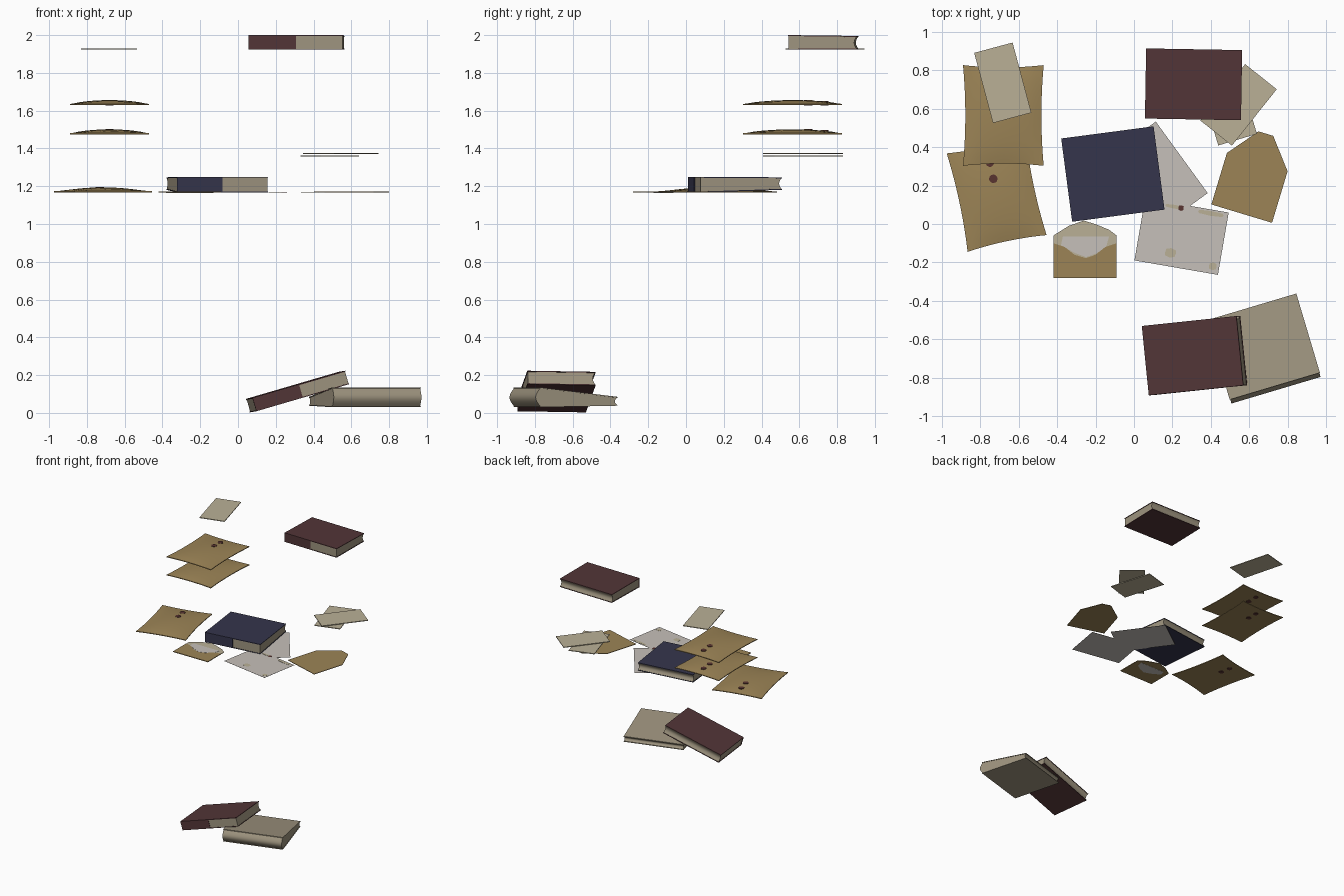
import bpy, bmesh, math
from mathutils import Matrix, Euler

if "Cube" in bpy.data.objects:
    bpy.data.objects.remove(bpy.data.objects["Cube"])


def lin(c):
    c /= 255
    return c / 12.92 if c < 0.04045 else ((c + 0.055) / 1.055) ** 2.4


def material(name, rgb):
    m = bpy.data.materials.new(name)
    m.diffuse_color = (*[lin(c) for c in rgb], 1)
    m.use_nodes = True
    m.node_tree.nodes["Principled BSDF"].inputs["Base Color"].default_value = m.diffuse_color
    return m


MAROON = material("maroon cover", (82, 53, 55))
BLUE = material("navy cover", (53, 53, 76))
PAGES = material("aged pages", (158, 148, 127))
TAN = material("tan envelope", (156, 132, 86))
CREAM = material("cream card", (186, 176, 150))
WHITE = material("pale paper", (198, 192, 186))
SEAL = material("dark button", (88, 52, 48))


def finish(name, bm, mat, matrix=None, smooth=False):
    bmesh.ops.recalc_face_normals(bm, faces=bm.faces[:])
    me = bpy.data.meshes.new(name)
    bm.to_mesh(me)
    bm.free()
    me.materials.append(mat)
    ob = bpy.data.objects.new(name, me)
    bpy.context.collection.objects.link(ob)
    if matrix:
        ob.matrix_world = matrix
    if smooth:
        bpy.context.view_layer.objects.active = ob
        ob.select_set(True)
        bpy.ops.object.shade_smooth_by_angle(angle=math.radians(35))
        ob.select_set(False)
    return ob


def loft(a, b):
    """Solid between two matching outlines."""
    bm = bmesh.new()
    va, vb = [bm.verts.new(p) for p in a], [bm.verts.new(p) for p in b]
    n = len(a)
    for i in range(n):
        j = (i + 1) % n
        bm.faces.new((va[i], va[j], vb[j], vb[i]))
    bm.faces.new(va)
    bm.faces.new(vb)
    return bm


def sheet(name, pts, z, t, mat, matrix=None):
    """Flat outline in x/y from z up to z + t."""
    return finish(name, loft([(x, y, z) for x, y in pts],
                             [(x, y, z + t) for x, y in pts]), mat, matrix)


def place(x, y, z, yaw, tilt=0, pitch=0):
    r = math.radians
    return (Matrix.Translation((x, y, z)) @ Matrix.Rotation(r(yaw), 4, 'Z')
            @ Matrix.Rotation(r(-tilt), 4, 'Y') @ Matrix.Rotation(r(pitch), 4, 'X'))


def card(name, x, y, z, w, h, yaw, mat, t=0.006):
    w, h = w / 2, h / 2
    sheet(name, [(-w, -h), (w, -h), (w, h), (-w, h)], 0, t, mat, place(x, y, z, yaw))


def book(name, matrix, length, depth, front, back, cover, bulge=0.0, half_spine=True):
    """Spine faces -y, fore-edge faces +y; front/back are (bottom, top) heights."""
    L, D, t, e = length / 2, depth / 2, 0.005, 0.003

    def extrude(part, prof, x0, x1, mat):
        finish(name + part, loft([(x0, y, z) for y, z in prof], [(x1, y, z) for y, z in prof]),
               mat, matrix, True)

    def edge(y, lo, hi, push, n=8):
        return [(y + push * math.sin(math.pi * i / n), lo + (hi - lo) * i / n)
                for i in range(n + 1)]

    # page block with round spine and hollow fore-edge
    block = (edge(-D + bulge + e, front[0] + t, front[1] - t, -bulge)
             + edge(D - e, back[0] + t, back[1] - t, -0.012)[::-1])
    extrude("_pages", block, -L + e, L - e, PAGES)
    # cover boards
    y0 = -D + bulge
    for part, k, s in (("_bottom_cover", 0, 1), ("_top_cover", 1, -1)):
        extrude(part, [(y0, front[k]), (D, back[k]), (D, back[k] + s * t),
                       (y0, front[k] + s * t)], -L, L, cover)
    # cloth over the left half of the spine
    if half_spine:
        extrude("_spine_cloth", [(-D, front[0]), (-D, front[1]), (-D + 0.01, front[1] - e),
                                 (-D + 0.01, front[0] + e)], -L, 0, cover)


def padded_envelope(name, x, y, z, yaw):
    """Flat-bottomed envelope with domed top, drawn-in sides and two buttons."""
    W, H, n, t, dome = 0.21, 0.262, 12, 0.006, 0.02

    def top(u, v):
        return t + dome * (1 - u * u) ** 0.8 * (1 - v * v) ** 0.8

    m = place(x, y, z, yaw)
    bm = bmesh.new()
    bmesh.ops.create_grid(bm, x_segments=n, y_segments=n, size=1)
    ext = bmesh.ops.extrude_face_region(bm, geom=bm.faces[:], use_keep_orig=True)
    upper = {v for v in ext["geom"] if isinstance(v, bmesh.types.BMVert)}
    for p in bm.verts:
        u, v = max(-1, min(1, p.co.x)), max(-1, min(1, p.co.y))
        p.co = (u * (W - 0.012 * (1 - v * v)), v * (H - 0.012 * (1 - u * u)),
                top(u, v) if p in upper else 0)
    finish(name, bm, TAN, m, True)
    for i, v in enumerate((0.082, 0.168)):
        r = 0.022
        ring = [(r * math.cos(a * math.pi / 8), v + r * math.sin(a * math.pi / 8))
                for a in range(16)]
        sheet(f"{name}_button_{i + 1}", ring, -0.002, top(0, v / H) + 0.005, SEAL, m)


# books
book("top_book", place(0.31, 0.727, 1.9225, -1), 0.5, 0.365, (0, 0.0775), (0.002, 0.073), MAROON)
book("middle_book", place(-0.11, 0.26, 1.167, 7.5), 0.485, 0.437, (0, 0.083), (0.014, 0.08), BLUE)
book("leaning_book", place(0.315, -0.685, 0.113, 6, 16.2, -1), 0.515, 0.363,
     (-0.037, 0.037), (-0.037, 0.037), MAROON)
book("lower_book", place(0.675, -0.65, 0.03, 16.6), 0.49, 0.455, (0, 0.105), (0.008, 0.055),
     PAGES, 0.025, False)

# large padded envelopes
padded_envelope("upper_envelope", -0.68, 0.565, 1.63, 0)
padded_envelope("second_envelope", -0.68, 0.565, 1.475, 0)
padded_envelope("lower_envelope", -0.715, 0.155, 1.168, 12)

# cream cards
card("top_card", -0.683, 0.735, 1.923, 0.207, 0.378, 15, CREAM)
card("crossed_card_upper", 0.544, 0.62, 1.37, 0.21, 0.375, -38.5, CREAM)
card("crossed_card_lower", 0.485, 0.62, 1.357, 0.21, 0.378, 16.7, CREAM)

# pale sheets beside the middle book
card("sheet_under_book", 0.115, 0.25, 1.164, 0.46, 0.33, -54, WHITE, 0.001)
card("front_sheet", 0.2475, -0.065, 1.167, 0.441, 0.329, -9.8, WHITE, 0.001)

# worn stains on the front sheet
for i, (x, y, w, h, mat) in enumerate([
        (0.19, -0.15, 0.07, 0.05, CREAM), (0.41, -0.22, 0.05, 0.04, CREAM),
        (0.40, 0.055, 0.17, 0.025, CREAM), (0.21, 0.09, 0.12, 0.02, CREAM),
        (0.245, 0.083, 0.035, 0.03, SEAL)]):
    ring = [(w / 2 * math.cos(a * math.pi / 4) * (0.8 + 0.2 * (a % 2)),
             h / 2 * math.sin(a * math.pi / 4)) for a in range(8)]
    sheet(f"stain_{i + 1}", ring, 0, 0.0012 + 0.0003 * i, mat, place(x, y, 1.1672, -9.8))

# tan envelope with raised flap
sheet("open_envelope", [(-0.165, -0.14), (0.165, -0.14), (0.165, 0.14), (0.04, 0.295),
                        (-0.04, 0.295), (-0.165, 0.14)], 0, 0.004, TAN,
      place(0.601, 0.188, 1.168, -16.8))

# small opened envelope: back, lining, letter, front pocket
flap = [(-0.09, -0.06), (-0.13, -0.03), (-0.19, -0.005), (-0.26, 0.018), (-0.34, -0.01),
        (-0.42, -0.06)]
sheet("small_envelope_back", [(-0.42, -0.28), (-0.09, -0.28)] + flap, 1.166, 0.003, TAN)
sheet("small_envelope_lining", [(-0.42, -0.2), (-0.09, -0.2)] + flap, 1.169, 0.001, CREAM)
sheet("small_envelope_letter", [(-0.37, -0.065), (-0.38, -0.11), (-0.31, -0.15), (-0.25, -0.172),
                                (-0.2, -0.155), (-0.145, -0.12), (-0.13, -0.065)],
      1.165, 0.006, WHITE)
sheet("small_envelope_pocket", [(-0.42, -0.28), (-0.09, -0.28), (-0.09, -0.1), (-0.15, -0.12),
                                (-0.2, -0.16), (-0.25, -0.178), (-0.31, -0.16), (-0.36, -0.12),
                                (-0.42, -0.1)], 1.169, 0.003, TAN)
